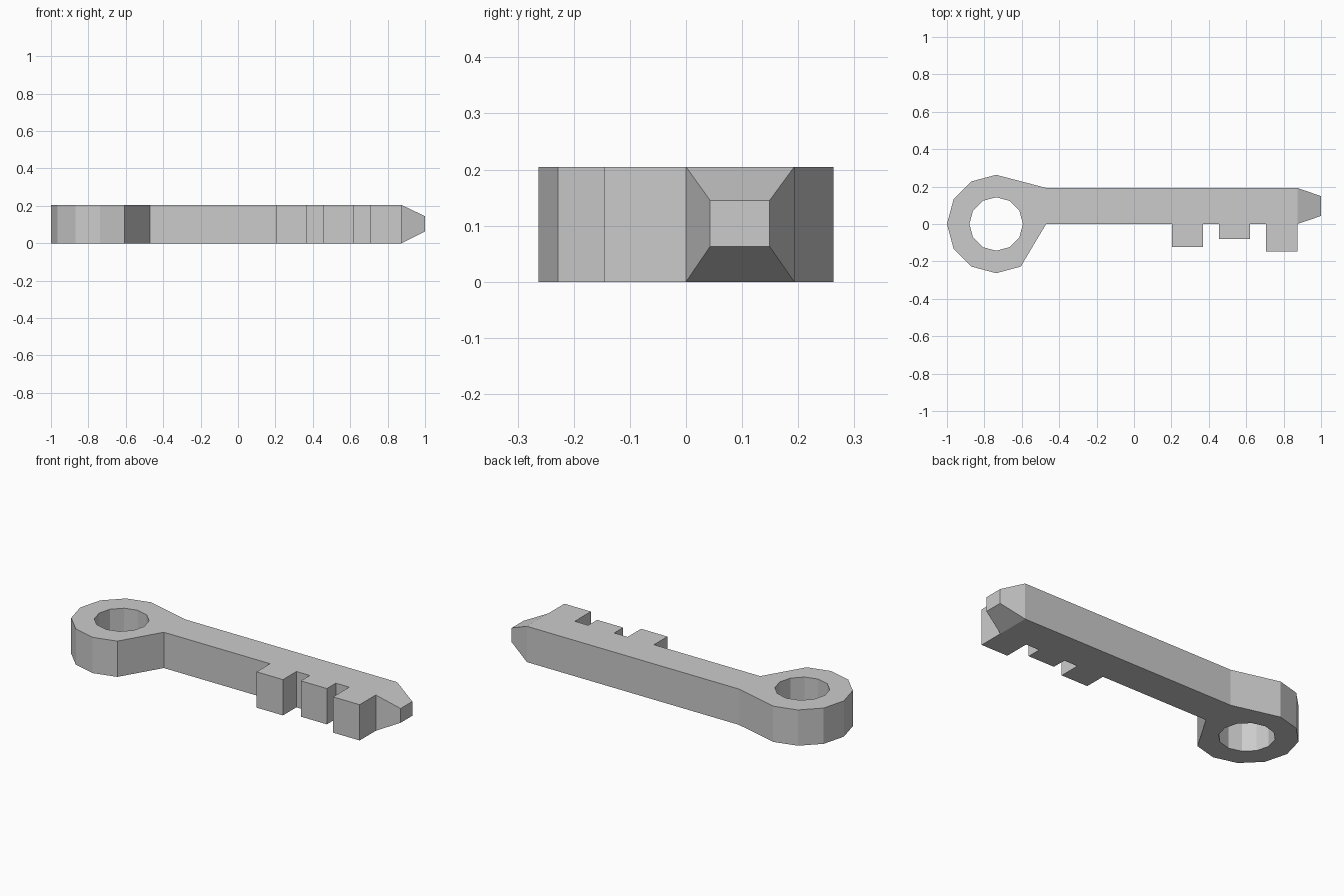
import bpy, bmesh
from math import radians, cos, sin

if "Cube" in bpy.data.objects:
    bpy.data.objects.remove(bpy.data.objects["Cube"])

HEIGHT = 0.205
CX, R_OUT, R_IN = -0.737, 0.263, 0.143   # bow (ring head)
NECK, END, BACK = -0.47, 0.873, 0.193    # shaft extents


def arc(radius, start, stop):
    return [(CX + radius * cos(radians(a)), radius * sin(radians(a)))
            for a in range(start, stop + 1, 30)]


# Outline: bow, neck, three teeth, shaft end, back edge
outline = arc(R_OUT, 90, 300) + [(NECK, 0)]
for x0, x1, y in [(0.203, 0.37, -0.122), (0.455, 0.62, -0.081), (0.705, END, -0.146)]:
    outline += [(x0, 0), (x0, y), (x1, y), (x1, 0)]
tip_start = len(outline) - 1
outline += [(END, BACK), (NECK, BACK)]
hole = arc(R_IN, 0, 330)

bm = bmesh.new()
cap_edges = {0: [], 1: []}


def wall(points, skip=None):
    """Vertical wall around a closed loop; returns bottom and top vertices."""
    rings = [[bm.verts.new((x, y, z)) for x, y in points] for z in (0, HEIGHT)]
    n = len(points)
    for i in range(n):
        j = (i + 1) % n
        if i != skip:
            bm.faces.new((rings[0][i], rings[0][j], rings[1][j], rings[1][i]))
        for k in (0, 1):
            pair = (rings[k][i], rings[k][j])
            cap_edges[k].append(bm.edges.get(pair) or bm.edges.new(pair))
    return rings


low, high = wall(outline, skip=tip_start)
wall(hole)

# Flat bottom and top with the ring hole
for k, nz in ((0, -1), (1, 1)):
    bmesh.ops.triangle_fill(bm, edges=cap_edges[k], use_beauty=True, normal=(0, 0, nz))

# Tapered tip
a = tip_start
base = [low[a], low[a + 1], high[a + 1], high[a]]
nose = [bm.verts.new((1, y, z)) for y, z in
        [(0.043, 0.063), (0.149, 0.063), (0.149, 0.145), (0.043, 0.145)]]
for i in range(4):
    j = (i + 1) % 4
    bm.faces.new((base[i], base[j], nose[j], nose[i]))
bm.faces.new(nose)

bmesh.ops.recalc_face_normals(bm, faces=bm.faces[:])
mesh = bpy.data.meshes.new("key")
bm.to_mesh(mesh)
bm.free()
bpy.context.collection.objects.link(bpy.data.objects.new("key", mesh))
